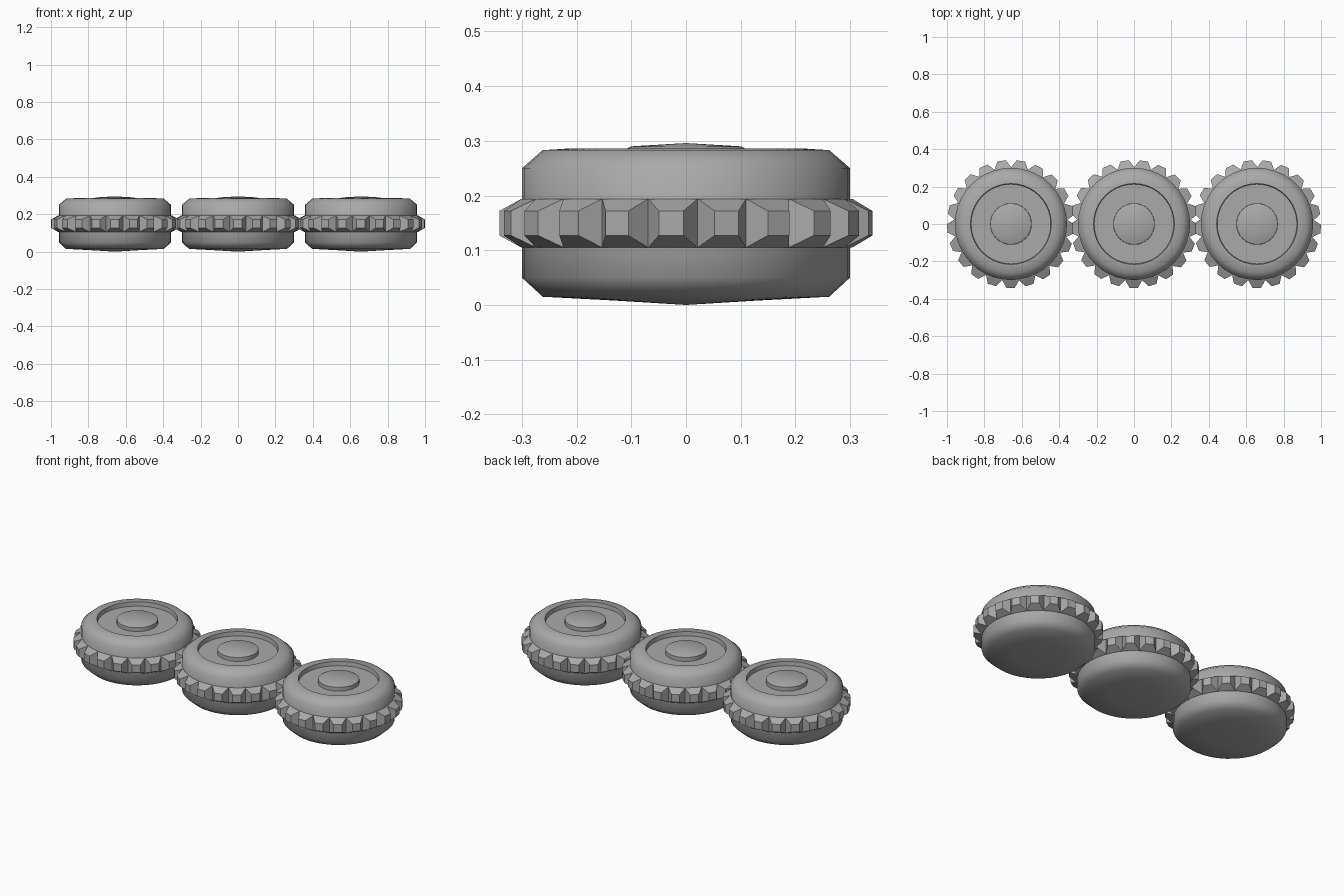
import bpy, bmesh, math

if "Cube" in bpy.data.objects:
    bpy.data.objects.remove(bpy.data.objects["Cube"])

SPACING = 0.658
TEETH = 21
PITCH = 2 * math.pi / TEETH

grey = bpy.data.materials.new("plain grey")
grey.diffuse_color = (0.4, 0.4, 0.4, 1)
grey.use_nodes = True
grey.node_tree.nodes["Principled BSDF"].inputs["Base Color"].default_value = grey.diffuse_color


def finish(name, bm, x, smooth):
    bmesh.ops.recalc_face_normals(bm, faces=bm.faces)
    mesh = bpy.data.meshes.new(name)
    bm.to_mesh(mesh)
    bm.free()
    mesh.materials.append(grey)
    obj = bpy.data.objects.new(name, mesh)
    bpy.context.collection.objects.link(obj)
    obj.location.x = x
    if smooth:
        bpy.ops.object.select_all(action='DESELECT')
        obj.select_set(True)
        bpy.context.view_layer.objects.active = obj
        bpy.ops.object.shade_smooth_by_angle(angle=math.radians(60))


def lathe(name, profile, x, segments):
    """Spin a (radius, height) profile around the z axis."""
    bm = bmesh.new()
    verts = [bm.verts.new((r, 0, z)) for r, z in profile]
    edges = [bm.edges.new(p) for p in zip(verts, verts[1:])]
    bmesh.ops.spin(bm, geom=verts + edges, cent=(0, 0, 0), axis=(0, 0, 1),
                   angle=2 * math.pi, steps=segments, use_merge=True)
    bmesh.ops.remove_doubles(bm, verts=bm.verts, dist=1e-4)
    finish(name, bm, x, True)


def tooth_ring(name, x):
    """Ring of tapered teeth with V-shaped gaps between them."""
    bm = bmesh.new()

    def point(r, a, z):
        return bm.verts.new((r * math.cos(a), r * math.sin(a), z))

    gaps = []
    for i in range(TEETH):
        a = 0.07 + i * PITCH
        gaps.append([point(0.27, a, 0.105), point(0.304, a, 0.105),
                     point(0.304, a, 0.194), point(0.27, a, 0.194)])
    for i in range(TEETH):
        a = 0.07 + (i + 0.5) * PITCH
        g, h = gaps[i], gaps[(i + 1) % TEETH]
        lo1, hi1 = point(0.342, a - 0.066, 0.127), point(0.342, a - 0.066, 0.172)
        lo2, hi2 = point(0.342, a + 0.066, 0.127), point(0.342, a + 0.066, 0.172)
        for f in ((lo1, lo2, hi2, hi1),            # tip
                  (g[1], lo1, hi1, g[2]),          # flanks
                  (lo2, h[1], h[2], hi2),
                  (g[2], hi1, hi2, h[2]),          # upper slope
                  (g[1], h[1], lo2, lo1),          # lower slope
                  (g[3], g[2], h[2], h[3]),        # joins into the body
                  (g[0], h[0], h[1], g[1]),
                  (g[0], g[3], h[3], h[0])):
            bm.faces.new(f)
    finish(name, bm, x, False)


body = [(0, 0.0), (0.13, 0.008), (0.262, 0.015), (0.3, 0.05), (0.3, 0.15),
        (0.3, 0.25), (0.262, 0.283), (0.216, 0.286), (0.213, 0.262), (0, 0.262)]
button = [(0, 0.255), (0.111, 0.255), (0.11, 0.285), (0.1, 0.29), (0, 0.296)]

# Three identical toothed discs in a row
for side, x in (("left", -SPACING), ("middle", 0), ("right", SPACING)):
    lathe(side + "_disc_body", body, x, 40)
    lathe(side + "_top_button", button, x, 32)
    tooth_ring(side + "_tooth_ring", x)
